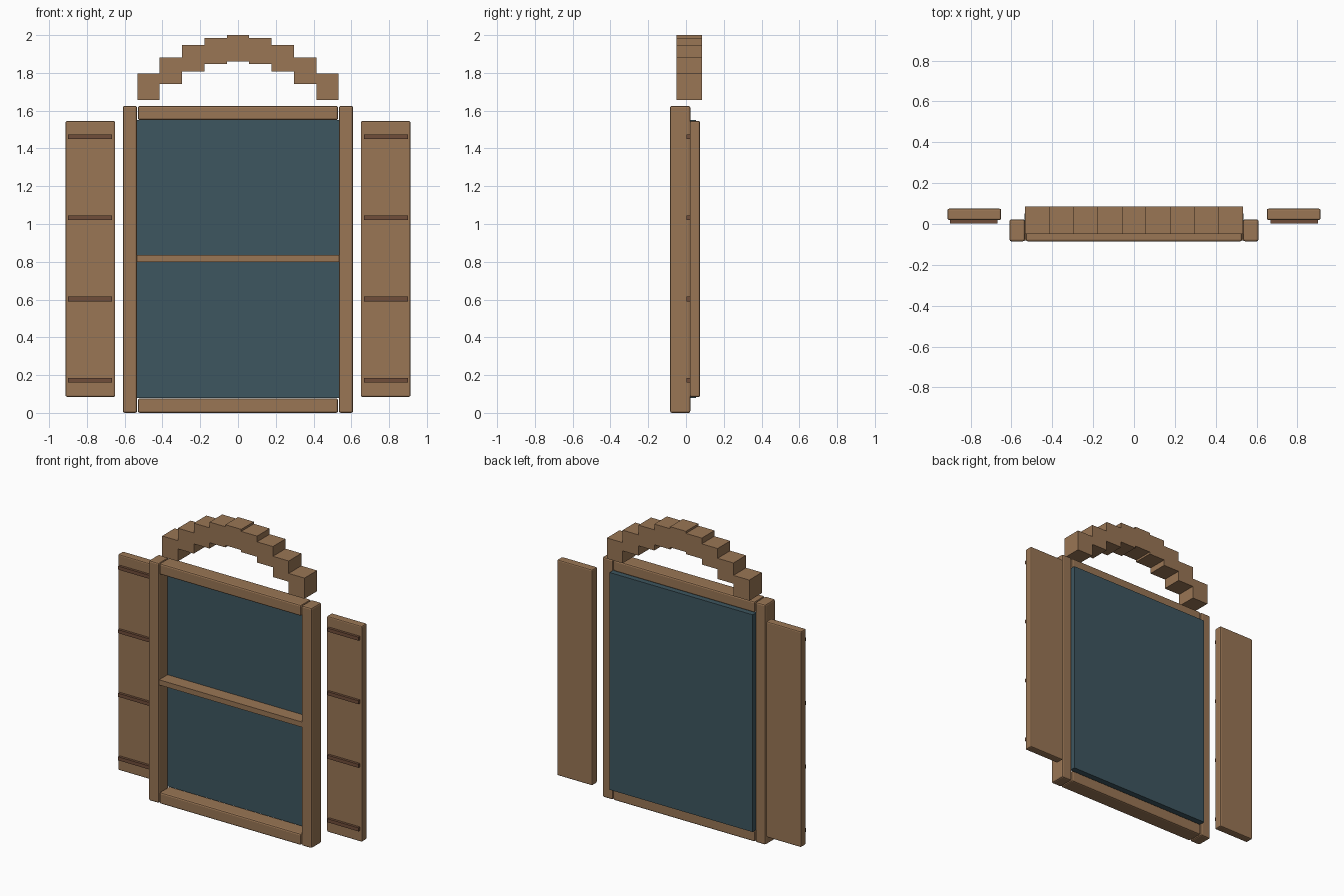
import bpy

cube = bpy.data.objects.get("Cube")
if cube:
    bpy.data.objects.remove(cube, do_unlink=True)


def material(name, rgb):
    m = bpy.data.materials.new(name)
    m.use_nodes = True
    m.diffuse_color = (*rgb, 1)
    m.node_tree.nodes["Principled BSDF"].inputs["Base Color"].default_value = (*rgb, 1)
    return m


wood = material("warm wood", (0.32, 0.18, 0.09))
dark_wood = material("dark wood", (0.16, 0.075, 0.042))
glass = material("teal glass", (0.048, 0.093, 0.115))


def box(name, x, y, z, mat, bevel=0.0):
    """Box spanning the (low, high) ranges x, y and z."""
    spans = (x, y, z)
    bpy.ops.mesh.primitive_cube_add(size=1, location=[(a + b) / 2 for a, b in spans])
    ob = bpy.context.object
    ob.name = name
    ob.scale = [b - a for a, b in spans]
    bpy.ops.object.transform_apply(location=False, rotation=False, scale=True)
    ob.data.materials.append(mat)
    if bevel:
        mod = ob.modifiers.new("Bevel", 'BEVEL')
        mod.width = bevel
        mod.segments = 2
    return ob


# Window frame: rails, crossbar and pane
FRAME_Y = (-0.085, 0.023)
box("bottom_rail", (-0.53, 0.53), FRAME_Y, (0.0, 0.077), wood, 0.01)
box("top_rail", (-0.53, 0.53), FRAME_Y, (1.55, 1.625), wood, 0.01)
box("crossbar", (-0.535, 0.535), (-0.08, 0.015), (0.80, 0.835), wood)
box("window_pane", (-0.535, 0.535), (0.01, 0.052), (0.08, 1.55), glass)

# Posts and shutters on both sides
for side, s in (("right", -1), ("left", 1)):
    def across(a, b):
        return tuple(sorted((s * a, s * b)))

    box(side + "_post", across(0.534, 0.61), FRAME_Y, (0.0, 1.625), wood, 0.01)
    box(side + "_shutter", across(0.65, 0.913), (0.02, 0.075), (0.085, 1.545), wood, 0.008)
    for i in range(4):
        z = 0.173 + 0.43 * i
        box(f"{side}_shutter_slat_{i + 1}", across(0.667, 0.9), (0.003, 0.022),
            (z - 0.012, z + 0.012), dark_wood)

# Stepped arch of nine blocks
WIDTH = 1.066 / 9
drops = (0, 0.014, 0.053, 0.119, 0.203)
for i in range(-4, 5):
    top = 2.0 - drops[abs(i)]
    box(f"arch_block_{i + 5}", ((i - 0.5) * WIDTH, (i + 0.5) * WIDTH),
        (-0.05, 0.085), (top - 0.14, top), wood)
